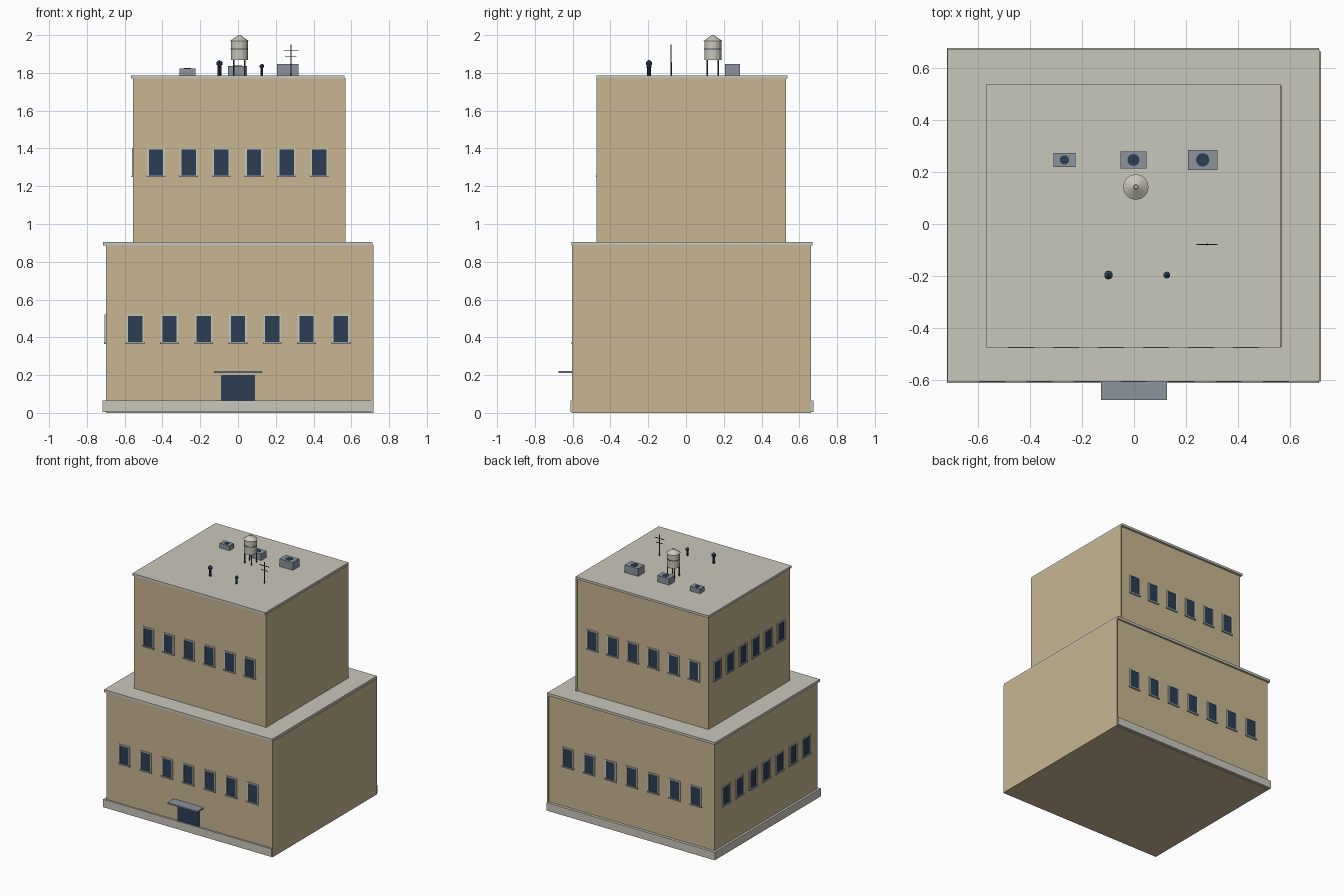
import bpy, bmesh, math
from mathutils import Matrix

if "Cube" in bpy.data.objects:
    bpy.data.objects.remove(bpy.data.objects["Cube"])


def mat(name, r, g, b):
    lin = lambda c: ((c / 255 + 0.055) / 1.055) ** 2.4
    m = bpy.data.materials.new(name)
    m.diffuse_color = (lin(r), lin(g), lin(b), 1)
    m.use_nodes = True
    m.node_tree.nodes["Principled BSDF"].inputs["Base Color"].default_value = m.diffuse_color
    return m


TAN = mat("tan wall", 200, 182, 146)
STONE = mat("pale stone", 201, 199, 187)
GLASS = mat("navy glass", 43, 62, 84)
METAL = mat("blue grey metal", 140, 147, 157)
DARK = mat("dark steel", 66, 72, 82)
TRIM = mat("grey trim", 160, 163, 160)


def finish(name, bm, m):
    me = bpy.data.meshes.new(name)
    bm.to_mesh(me)
    bm.free()
    me.materials.append(m)
    ob = bpy.data.objects.new(name, me)
    bpy.context.collection.objects.link(ob)
    return ob


def boxes(name, m, items):
    """Each item is x0, x1, y0, y1, z0, z1."""
    bm = bmesh.new()
    for x0, x1, y0, y1, z0, z1 in items:
        mx = Matrix.Translation(((x0 + x1) / 2, (y0 + y1) / 2, (z0 + z1) / 2))
        mx = mx @ Matrix.Diagonal((x1 - x0, y1 - y0, z1 - z0, 1))
        bmesh.ops.create_cube(bm, size=1, matrix=mx)
    return finish(name, bm, m)


def cones(name, m, items, sides=16):
    """Each item is x, y, z0, z1, bottom radius, top radius."""
    bm = bmesh.new()
    for x, y, z0, z1, r0, r1 in items:
        bmesh.ops.create_cone(bm, cap_ends=True, segments=sides, radius1=r0, radius2=r1,
                              depth=z1 - z0, matrix=Matrix.Translation((x, y, (z0 + z1) / 2)))
    return finish(name, bm, m)


# Two stacked tiers, each with a plain side slab on the right
boxes("lower_tier", TAN, [(-0.70, 0.708, -0.598, 0.654, 0, 0.888)])
boxes("lower_side_slab", TAN, [(0.704, 0.717, -0.604, 0.662, 0, 0.888)])
boxes("upper_tier", TAN, [(-0.555, 0.560, -0.467, 0.520, 0.89, 1.772)])
boxes("upper_side_slab", TAN, [(0.556, 0.568, -0.473, 0.529, 0.89, 1.772)])

# Plinth and roof slabs
boxes("plinth", STONE, [(-0.717, 0.711, -0.611, 0.675, 0.004, 0.065)])
boxes("lower_roof", STONE, [(-0.715, 0.712, -0.605, 0.669, 0.886, 0.905)])
boxes("upper_roof", STONE, [(-0.566, 0.563, -0.474, 0.537, 1.770, 1.787)])

# Door and canopy
boxes("door", GLASS, [(-0.09, 0.09, -0.603, -0.595, 0.06, 0.2)])
boxes("canopy", METAL, [(-0.127, 0.127, -0.675, -0.595, 0.212, 0.222)])


def window_row(name, side, plane, mid, length, n, z0):
    """Row of framed windows on the front, back or left wall."""
    out = 1 if side == "back" else -1

    def box(u0, u1, depth, za, zb):
        a, b = sorted((plane - out * 0.003, plane + out * depth))
        if side == "left":
            return (a, b, u0, u1, z0 + za, z0 + zb)
        return (u0, u1, a, b, z0 + za, z0 + zb)

    glass, jambs, sills = [], [], []
    for i in range(n):
        u = mid + length * 0.77 * (i / (n - 1) - 0.5)
        glass.append(box(u - 0.04, u + 0.04, 0.002, 0.008, 0.148))
        for s in (-0.0425, 0.0425):
            jambs.append(box(u + s - 0.0045, u + s + 0.0045, 0.006, 0.008, 0.148))
        jambs.append(box(u - 0.047, u + 0.047, 0.006, 0.146, 0.154))
        sills.append(box(u - 0.05, u + 0.05, 0.009, 0, 0.01))
    boxes(name + "_glass", GLASS, glass)
    boxes(name + "_frames", STONE, jambs)
    boxes(name + "_sills", TRIM, sills)


window_row("lower_front_windows", "front", -0.598, 0.0, 1.414, 7, 0.366)
window_row("lower_back_windows", "back", 0.654, 0.0, 1.414, 7, 0.366)
window_row("lower_left_windows", "left", -0.70, 0.028, 1.262, 7, 0.366)
window_row("upper_front_windows", "front", -0.467, -0.002, 1.122, 6, 1.248)
window_row("upper_back_windows", "back", 0.520, -0.002, 1.122, 6, 1.248)
window_row("upper_left_windows", "left", -0.555, 0.028, 1.0, 6, 1.248)

# Roof cooling units with fans on top
R = 1.785
for i, (x, w, d, top, r) in enumerate([(-0.267, 0.083, 0.055, 1.823, 0.018),
                                       (-0.002, 0.1, 0.066, 1.836, 0.023),
                                       (0.264, 0.114, 0.078, 1.846, 0.026)]):
    y = 0.246
    boxes(f"cooling_unit_{i}", METAL, [(x - w / 2, x + w / 2, y - d / 2, y + d / 2, R, top)])
    cones(f"cooling_fan_{i}", GLASS, [(x, y, top - 0.002, top + 0.002, r, r)], 12)

# Water tank on four legs
tx, ty = 0.007, 0.142
cones("tank_body", STONE, [(tx, ty, 1.867, 1.972, 0.045, 0.045)])
cones("tank_roof", STONE, [(tx, ty, 1.97, 1.997, 0.049, 0.01), (tx, ty, 1.995, 2.0, 0.008, 0.006)])
cones("tank_bands", DARK, [(tx, ty, 1.923, 1.929, 0.047, 0.047)])
cones("tank_legs", DARK, [(tx + a * 0.029, ty + b * 0.029, R, 1.87, 0.004, 0.004)
                          for a in (-1, 1) for b in (-1, 1)], 6)

# Vent pipes with cowls
for i, (x, top, s) in enumerate([(-0.098, 1.867, 1.0), (0.126, 1.848, 0.78)]):
    y = -0.196
    cones(f"vent_pipe_{i}", GLASS, [(x, y, R, top - 0.012, 0.010 * s, 0.010 * s),
                                    (x, y, top - 0.024 * s, top - 0.012 * s, 0.017 * s, 0.017 * s),
                                    (x, y, top - 0.012 * s, top, 0.017 * s, 0.004 * s)], 10)

# Aerial with cross bars
ax, ay = 0.28, -0.079
cones("aerial_mast", DARK, [(ax, ay, R, 1.95, 0.004, 0.003)], 6)
boxes("aerial_bars", DARK, [(ax - h, ax + h, ay - 0.002, ay + 0.002, z - 0.002, z + 0.002)
                            for h, z in ((0.04, 1.92), (0.03, 1.885))])
